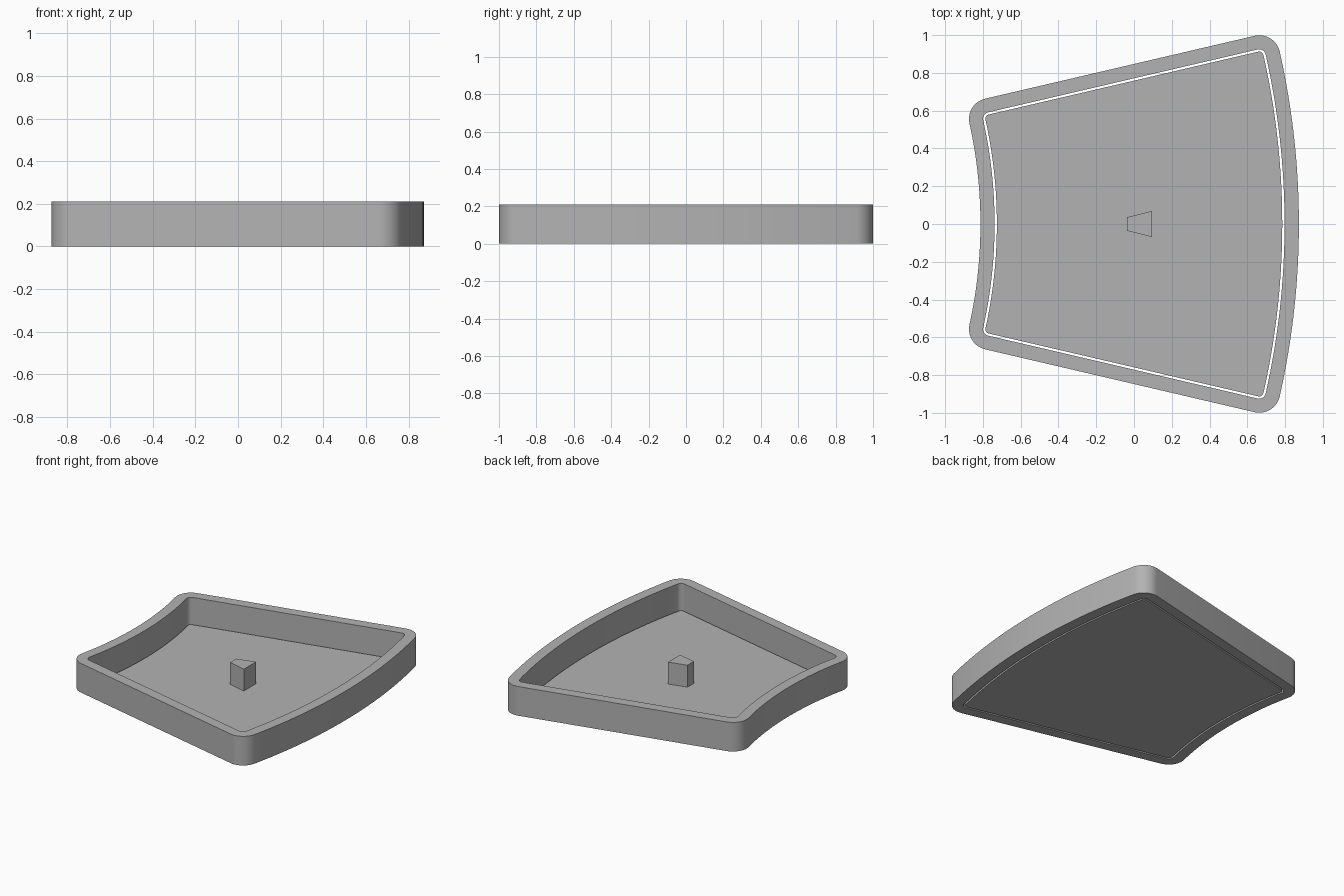
import bpy, bmesh, math

if "Cube" in bpy.data.objects:
    bpy.data.objects.remove(bpy.data.objects["Cube"])

CX = -3.28                   # common centre of both arcs, on the x axis
HALF = math.radians(13.13)   # half angle of the sector

grey = bpy.data.materials.new("plain_grey")
grey.diffuse_color = (0.45, 0.45, 0.45, 1)
grey.use_nodes = True
grey.node_tree.nodes["Principled BSDF"].inputs["Base Color"].default_value = grey.diffuse_color


def sector(r_in, r_out, d, r, n_corner=10, n_arc=32):
    """Rounded ring-sector outline; sides pushed out by d, corner radius r."""
    def corner(rho):
        off = d - r
        t = math.sqrt(rho * rho - off * off)
        return (t * math.cos(HALF) - off * math.sin(HALF),
                t * math.sin(HALF) + off * math.cos(HALF))

    def fillet(c, a0, a1):
        return [(c[0] + r * math.cos(a0 + (a1 - a0) * i / n_corner),
                 c[1] + r * math.sin(a0 + (a1 - a0) * i / n_corner))
                for i in range(n_corner + 1)]

    co, ci = corner(r_out - r), corner(r_in + r)
    ao, ai = math.atan2(co[1], co[0]), math.atan2(ci[1], ci[0])
    pts = []
    # half of the large arc, the two upper corners, half of the small arc
    for i in range(n_arc // 2):
        a = ao * i / (n_arc // 2)
        pts.append((r_out * math.cos(a), r_out * math.sin(a)))
    pts += fillet(co, ao, HALF + math.pi / 2)
    pts += fillet(ci, HALF + math.pi / 2, math.pi + ai)
    for i in range(1, n_arc // 2 + 1):
        a = ai * (1 - i / (n_arc // 2))
        pts.append((r_in * math.cos(a), r_in * math.sin(a)))
    # mirror to the lower half
    pts += [(x, -y) for x, y in reversed(pts[1:-1])]
    return [(x + CX, y) for x, y in pts]


def finish(name, bm):
    bmesh.ops.recalc_face_normals(bm, faces=bm.faces)
    me = bpy.data.meshes.new(name)
    bm.to_mesh(me)
    bm.free()
    me.materials.append(grey)
    ob = bpy.data.objects.new(name, me)
    bpy.context.collection.objects.link(ob)
    bpy.ops.object.select_all(action='DESELECT')
    ob.select_set(True)
    bpy.context.view_layer.objects.active = ob
    bpy.ops.object.shade_smooth_by_angle(angle=math.radians(30))
    return ob


def loop(bm, pts, z):
    return [bm.verts.new((x, y, z)) for x, y in pts]


def skin(bm, a, b):
    n = len(a)
    for i in range(n):
        j = (i + 1) % n
        bm.faces.new((a[i], a[j], b[j], b[i]))


def prism(name, pts, z0, z1):
    bm = bmesh.new()
    lo, hi = loop(bm, pts, z0), loop(bm, pts, z1)
    skin(bm, lo, hi)
    bm.faces.new(lo)
    bm.faces.new(hi)
    return finish(name, bm)


# Rim wall: closed ring between an outer and an inner outline
H = 0.21
outer = sector(2.467, 4.153, 0.08, 0.11)
inner = sector(2.542, 4.077, 0.006, 0.035)
bm = bmesh.new()
rings = [loop(bm, outer, 0), loop(bm, outer, H),
         loop(bm, inner, H), loop(bm, inner, 0)]
for k in range(4):
    skin(bm, rings[k], rings[(k + 1) % 4])
finish("rim_wall", bm)

# Floor plate, with a thin gap to the rim
FLOOR = 0.02
prism("floor_plate", sector(2.554, 4.065, -0.006, 0.023), 0, FLOOR)

# Small wedge-shaped peg in the middle
prism("centre_peg", [(-0.037, -0.036), (0.095, -0.069),
                     (0.095, 0.069), (-0.037, 0.036)], FLOOR, 0.178)
